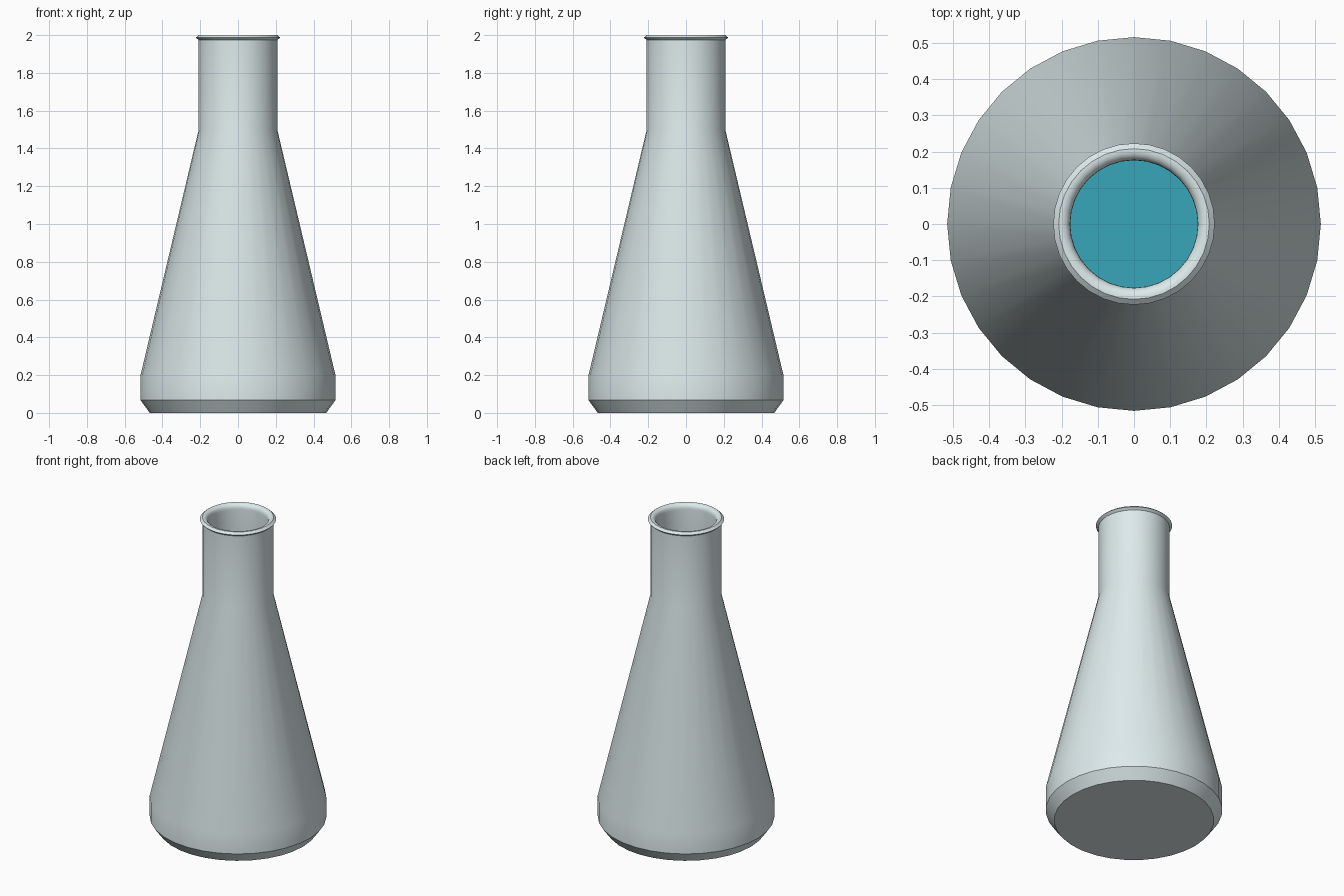
import bpy, bmesh, math

if "Cube" in bpy.data.objects:
    bpy.data.objects.remove(bpy.data.objects["Cube"])

SIDES = 32

def lathe(name, profile, colour):
    """Spin an (r, z) profile round z, cap both ends, shade and colour it."""
    bm = bmesh.new()
    rings = []
    for r, z in profile:
        rings.append([bm.verts.new((r * math.cos(math.tau * i / SIDES),
                                    r * math.sin(math.tau * i / SIDES), z))
                      for i in range(SIDES)])
    for a, b in zip(rings, rings[1:]):
        for i in range(SIDES):
            j = (i + 1) % SIDES
            bm.faces.new((a[i], a[j], b[j], b[i]))
    bm.faces.new(rings[0])
    bm.faces.new(rings[-1])
    bmesh.ops.recalc_face_normals(bm, faces=bm.faces)
    mesh = bpy.data.meshes.new(name)
    bm.to_mesh(mesh)
    bm.free()
    obj = bpy.data.objects.new(name, mesh)
    bpy.context.collection.objects.link(obj)
    bpy.ops.object.select_all(action='DESELECT')
    bpy.context.view_layer.objects.active = obj
    obj.select_set(True)
    bpy.ops.object.shade_smooth_by_angle(angle=math.radians(30))
    mat = bpy.data.materials.new(name)
    mat.diffuse_color = colour
    mat.use_nodes = True
    mat.node_tree.nodes["Principled BSDF"].inputs["Base Color"].default_value = mat.diffuse_color
    mesh.materials.append(mat)
    return obj

# Glass: outside from base to lip, rounded mouth, then inner wall to the floor
lathe("flask_glass", [
    (0.467, 0.0), (0.516, 0.067), (0.516, 0.2), (0.208, 1.5),
    (0.208, 1.974), (0.223, 1.987), (0.208, 2.0), (0.2, 2.0), (0.192, 1.9975),
    (0.185, 1.993), (0.18, 1.986), (0.177, 1.978), (0.176, 1.965),
    (0.176, 1.5), (0.483, 0.19), (0.483, 0.08), (0.45, 0.035)],
    (0.72, 0.82, 0.83, 1))

# Liquid filling the lower part of the cone, slightly inside the wall
level = 0.8
top_r = 0.48 + (0.173 - 0.48) * (level - 0.19) / (1.5 - 0.19)
lathe("liquid", [(0.447, 0.04), (0.48, 0.083), (0.48, 0.19), (top_r, level)],
      (0.04, 0.38, 0.48, 1))
